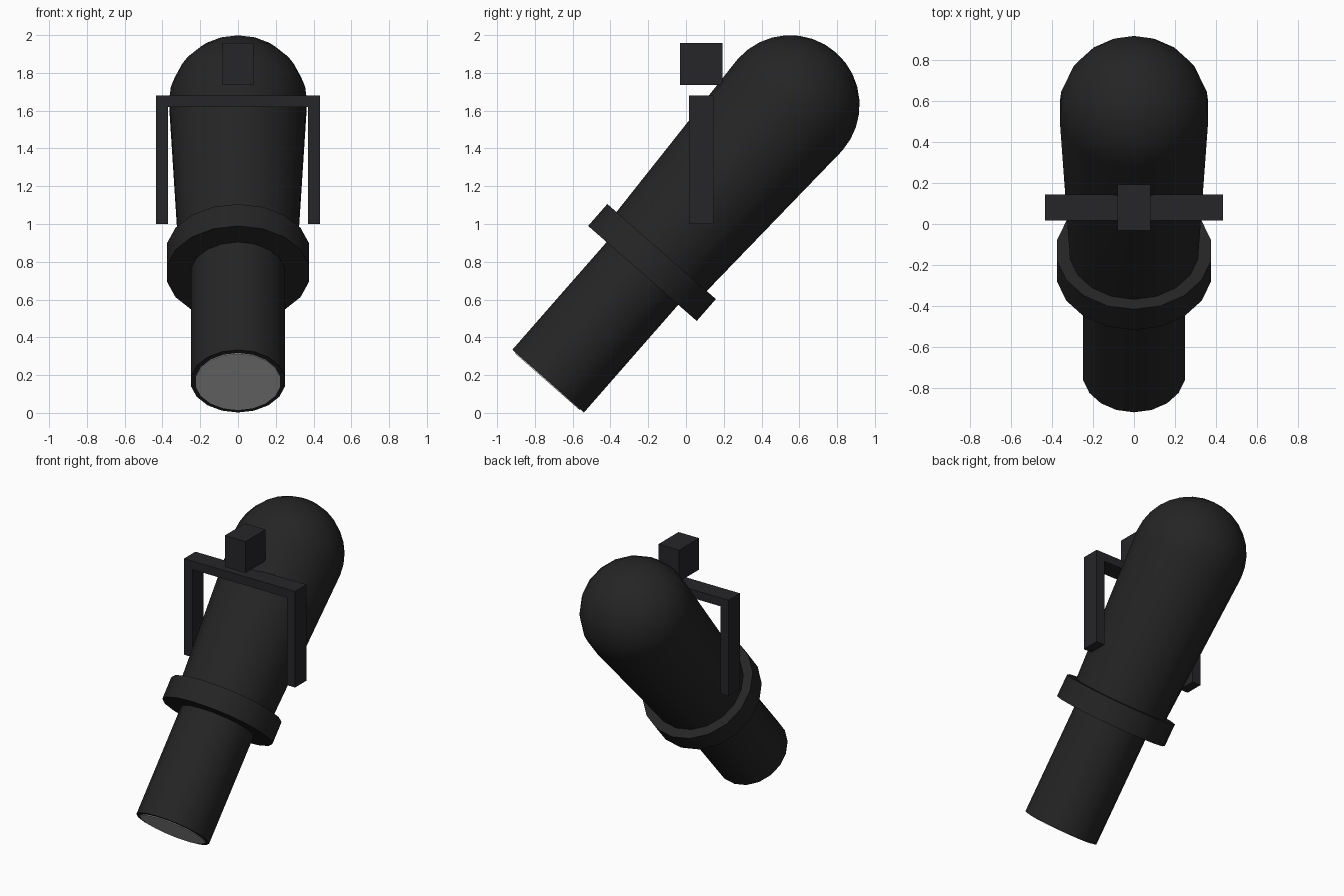
import bpy, bmesh, math
from mathutils import Matrix

if "Cube" in bpy.data.objects:
    bpy.data.objects.remove(bpy.data.objects["Cube"])

SIDES = 18
TILT = math.radians(41.2)
# Lamp axis: origin at the centre of the front opening, local z runs up the barrel
AXIS = Matrix.Translation((0, -0.73, 0.168)) @ Matrix.Rotation(-TILT, 4, 'X')

black = bpy.data.materials.new("black_paint")
black.diffuse_color = (0.018, 0.018, 0.019, 1)
black.use_nodes = True
black.node_tree.nodes["Principled BSDF"].inputs["Base Color"].default_value = black.diffuse_color
metal = bpy.data.materials.new("dark_metal")
metal.diffuse_color = (0.019, 0.019, 0.022, 1)
metal.use_nodes = True
metal.node_tree.nodes["Principled BSDF"].inputs["Base Color"].default_value = metal.diffuse_color


def finish(name, bm, mat, smooth=False):
    bmesh.ops.recalc_face_normals(bm, faces=bm.faces)
    me = bpy.data.meshes.new(name)
    bm.to_mesh(me)
    bm.free()
    ob = bpy.data.objects.new(name, me)
    bpy.context.collection.objects.link(ob)
    if mat:
        me.materials.append(mat)
    if smooth:
        bpy.ops.object.select_all(action='DESELECT')
        ob.select_set(True)
        bpy.context.view_layer.objects.active = ob
        bpy.ops.object.shade_smooth_by_angle(angle=math.radians(35))
    return ob


def lathe(name, profile, mat):
    """Revolve (radius, height) points around the tilted lamp axis."""
    bm = bmesh.new()
    rings = []
    for r, t in profile:
        if r == 0:
            rings.append([bm.verts.new((0, 0, t))] * SIDES)
        else:
            rings.append([bm.verts.new((r * math.sin(2 * math.pi * i / SIDES),
                                        r * math.cos(2 * math.pi * i / SIDES), t))
                          for i in range(SIDES)])
    for a, b in zip(rings, rings[1:]):
        for i in range(SIDES):
            j = (i + 1) % SIDES
            bm.faces.new(dict.fromkeys((a[i], a[j], b[j], b[i])))
    for ring, (r, t) in ((rings[0], profile[0]), (rings[-1], profile[-1])):
        if r > 0:
            bm.faces.new(ring)
    bm.transform(AXIS)
    return finish(name, bm, mat, True)


def box(name, lo, hi, mat):
    bm = bmesh.new()
    bmesh.ops.create_cube(bm, size=1)
    for v in bm.verts:
        v.co = [lo[k] if v.co[k] < 0 else hi[k] for k in range(3)]
    return finish(name, bm, mat)


# Barrel, collar and tapered housing with a domed back
lathe("front_barrel", [(0.252, 0), (0.252, 0.85)], black)
lathe("lens", [(0.227, -0.005), (0.227, 0.02)], None)
lathe("collar", [(0.382, 0.758), (0.382, 0.912)], black)
R, T = 0.368, 1.945
dome = [(R * math.cos(k * math.pi / 16), T + R * math.sin(k * math.pi / 16)) for k in range(8)]
lathe("housing", [(0.316, 0.88)] + dome + [(0, T + R)], black)

# Hanging yoke: two arms and a crossbar
for side, x0, x1 in (("left", -0.435, -0.37), ("right", 0.37, 0.435)):
    box("yoke_arm_" + side, (x0, 0.017, 1.0), (x1, 0.145, 1.68), metal)
box("yoke_crossbar", (-0.37, 0.017, 1.62), (0.37, 0.145, 1.68), metal)

# Clamp block above the yoke
box("clamp", (-0.081, -0.032, 1.735), (0.081, 0.192, 1.957), metal)
